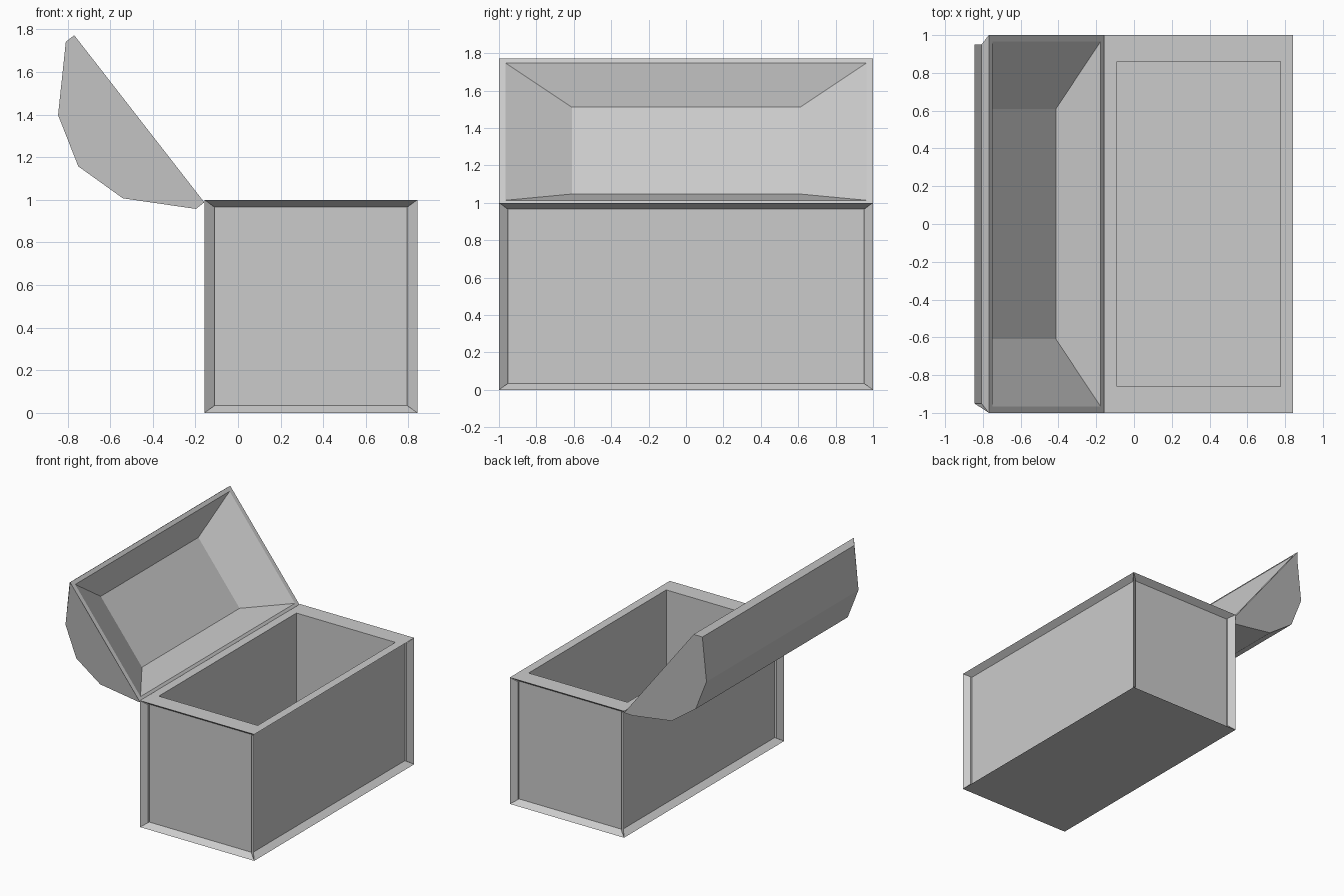
import bpy, bmesh
from math import radians
from mathutils import Vector, Matrix

if "Cube" in bpy.data.objects:
    bpy.data.objects.remove(bpy.data.objects["Cube"])


def finish(bm, name):
    bmesh.ops.recalc_face_normals(bm, faces=bm.faces[:])
    mesh = bpy.data.meshes.new(name)
    bm.to_mesh(mesh)
    bm.free()
    obj = bpy.data.objects.new(name, mesh)
    bpy.context.collection.objects.link(obj)
    return obj


HINGE_X = -0.158

# Chest body: box with a recessed panel on each side and an open cavity
bm = bmesh.new()
bmesh.ops.create_cube(bm, size=1, matrix=Matrix.Translation((HINGE_X + 0.5, 0, 0.5)) @ Matrix.Diagonal((1, 2, 1, 1)))
bm.normal_update()
sides = [f for f in bm.faces if abs(f.normal.z) < 0.5]
top = next(f for f in bm.faces if f.normal.z > 0.5)
bmesh.ops.inset_individual(bm, faces=sides, thickness=0.048, depth=-0.048)
bmesh.ops.inset_individual(bm, faces=[top], thickness=0.095)
for v in top.verts:
    v.co.y = 0.86 if v.co.y > 0 else -0.86
floor = bmesh.ops.extrude_discrete_faces(bm, faces=[top])["faces"][0]
bmesh.ops.translate(bm, verts=floor.verts[:], vec=(0, 0, -0.9))
finish(bm, "chest_body")

# Lid: faceted dome, modelled closed (x across, z up from the rim plane)
bm = bmesh.new()
profile = [(0, 0), (0, 0.05), (0.25, 0.29), (0.497, 0.363), (0.745, 0.29), (0.994, 0.05), (0.994, 0)]
ends = [[bm.verts.new((x, s * (1 if z == 0 else 0.95), z)) for x, z in profile] for s in (-1, 1)]
a, b = ends
bm.faces.new(a)
bm.faces.new(b)
for i in range(len(profile) - 1):
    bm.faces.new((a[i], a[i + 1], b[i + 1], b[i]))

# Lid underside: rim and tapered hollow
def ring(hx, hy, z):
    return [bm.verts.new((0.497 + sx * hx, sy * hy, z)) for sx, sy in ((-1, -1), (1, -1), (1, 1), (-1, 1))]

loops = [[a[0], a[-1], b[-1], b[0]], ring(0.465, 0.965, 0), ring(0.294, 0.61, 0.165)]
for p, q in zip(loops, loops[1:]):
    for i in range(4):
        j = (i + 1) % 4
        bm.faces.new((p[i], p[j], q[j], q[i]))
bm.faces.new(loops[-1])
lid = finish(bm, "lid")

# Swing the lid open on its hinge
lid.location = Vector((HINGE_X, 0, 0.988))
lid.rotation_euler.y = radians(-127.9)
